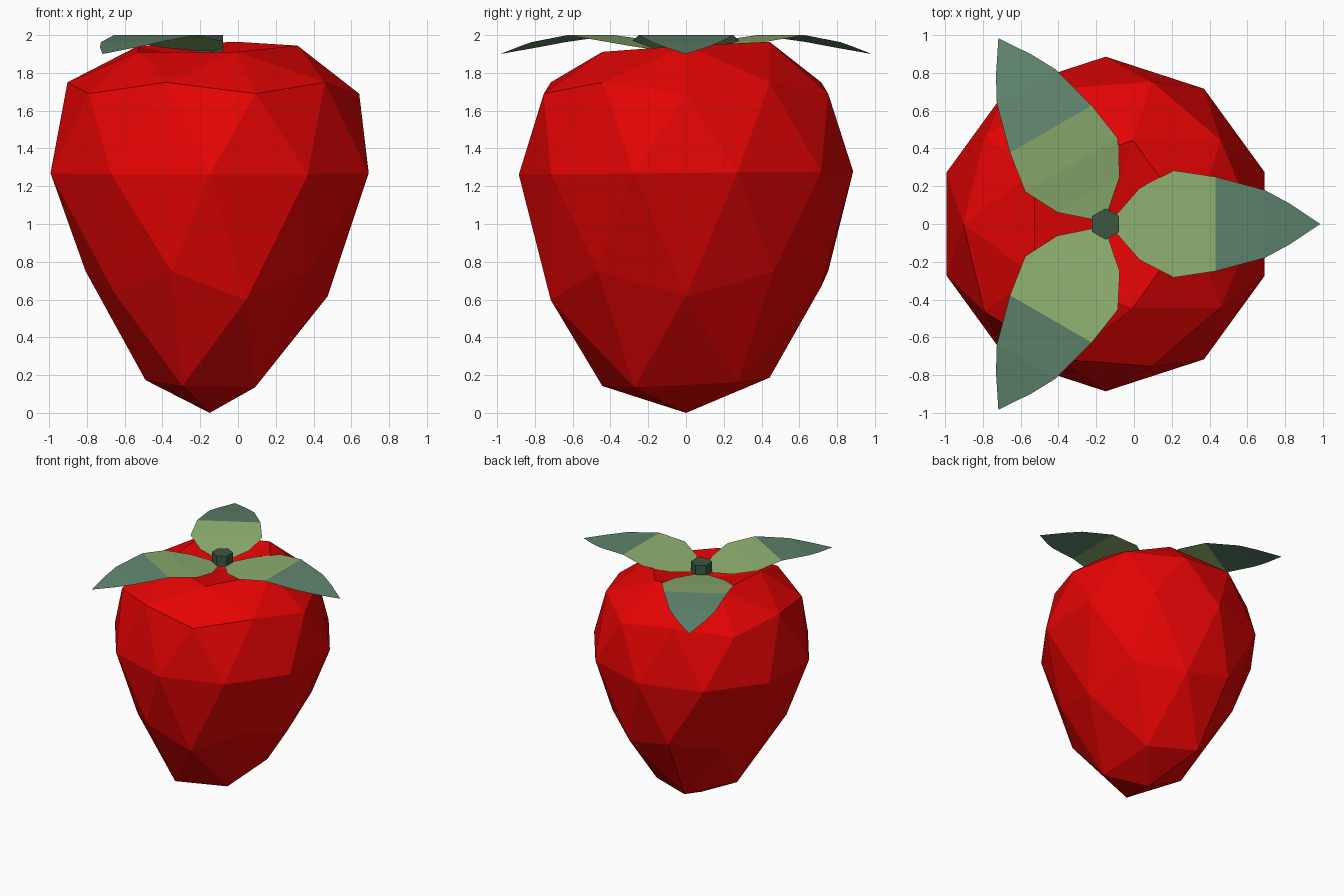
import bpy, bmesh, math
from mathutils import Matrix, Vector

if "Cube" in bpy.data.objects:
    bpy.data.objects.remove(bpy.data.objects["Cube"])

CX = -0.15  # axis of the fruit


def material(name, rgb):
    m = bpy.data.materials.new(name)
    m.diffuse_color = (*rgb, 1)
    m.use_nodes = True
    m.node_tree.nodes["Principled BSDF"].inputs["Base Color"].default_value = m.diffuse_color
    return m


red = material("berry red", (0.78, 0.001, 0.001))
light = material("light leaf green", (0.27, 0.43, 0.16))
teal = material("dark leaf green", (0.115, 0.235, 0.155))
dark = material("stem green", (0.045, 0.095, 0.055))


def make_object(name, bm, mats):
    me = bpy.data.meshes.new(name)
    bm.to_mesh(me)
    bm.free()
    for m in mats:
        me.materials.append(m)
    ob = bpy.data.objects.new(name, me)
    bpy.context.collection.objects.link(ob)
    return ob


# Berry: low-poly sphere, each ring moved to its height, bottom narrowed in x
R = 0.885
rings = [  # sphere height / R, new height, x tilt, y tilt, x scale, min x, max x
    (1.0, 1.85, 0, 0, 1, -1, 1),
    (0.851, 1.935, 0.02, 0.06, 1, -1, 1),
    (0.526, 1.75, 0, 0, 1, -1, 1),
    (0.447, 1.69, 0, 0, 1, -1, 1),
    (0.0, 1.27, 0, 0.01, 1, -1, 1),
    (-0.447, 0.75, 0, 0, 0.83, -1, 1),
    (-0.526, 0.64, -0.03, 0.05, 0.83, -1, 1),
    (-0.851, 0.16, -0.03, 0.05, 1, -0.34, 0.24),
    (-1.0, 0.0, 0, 0, 1, -1, 1),
]
bm = bmesh.new()
bmesh.ops.create_icosphere(bm, subdivisions=2, radius=R)
for v in bm.verts:
    x, y, z = v.co
    _, h, tx, ty, sx, lo, hi = min(rings, key=lambda r: abs(r[0] - z / R))
    v.co = (CX + max(lo, min(hi, x * sx)), y, h + tx * x + ty * y)
make_object("berry", bm, [red])

# Leaves: one flat-sectioned strip, arched along its length, three copies
profile = [  # distance from axis, half width, height
    (0.04, 0.03, 1.912), (0.18, 0.19, 1.935), (0.36, 0.283, 1.97),
    (0.58, 0.25, 2.0), (0.84, 0.18, 1.963), (0.97, 0.11, 1.935),
    (1.135, 0.0, 1.90),
]
for i in range(3):
    bm = bmesh.new()
    rot = Matrix.Rotation(math.radians(120 * i), 3, 'Z')
    shift = Vector((CX, 0, 0))
    pairs = []
    for s, w, z in profile:
        sides = (-w, w) if w else (0,)
        pairs.append([bm.verts.new(rot @ Vector((s, y, z)) + shift) for y in sides])
    for k, (a, b) in enumerate(zip(pairs, pairs[1:])):
        f = bm.faces.new([a[0]] + b + [a[1]])
        f.material_index = 0 if k < 3 else 1  # tip half is darker
    make_object(f"leaf_{i + 1}", bm, [light, teal])

# Stem: short hexagonal stub with a corner pointing along y
bm = bmesh.new()
bmesh.ops.create_cone(bm, cap_ends=True, segments=6, radius1=0.083, radius2=0.083,
                      depth=0.09, matrix=Matrix.Translation((CX, 0, 1.955)))
if max(v.co.y for v in bm.verts) < 0.08:
    bmesh.ops.rotate(bm, verts=bm.verts, cent=(CX, 0, 0),
                     matrix=Matrix.Rotation(math.pi / 6, 3, 'Z'))
make_object("stem", bm, [dark])
